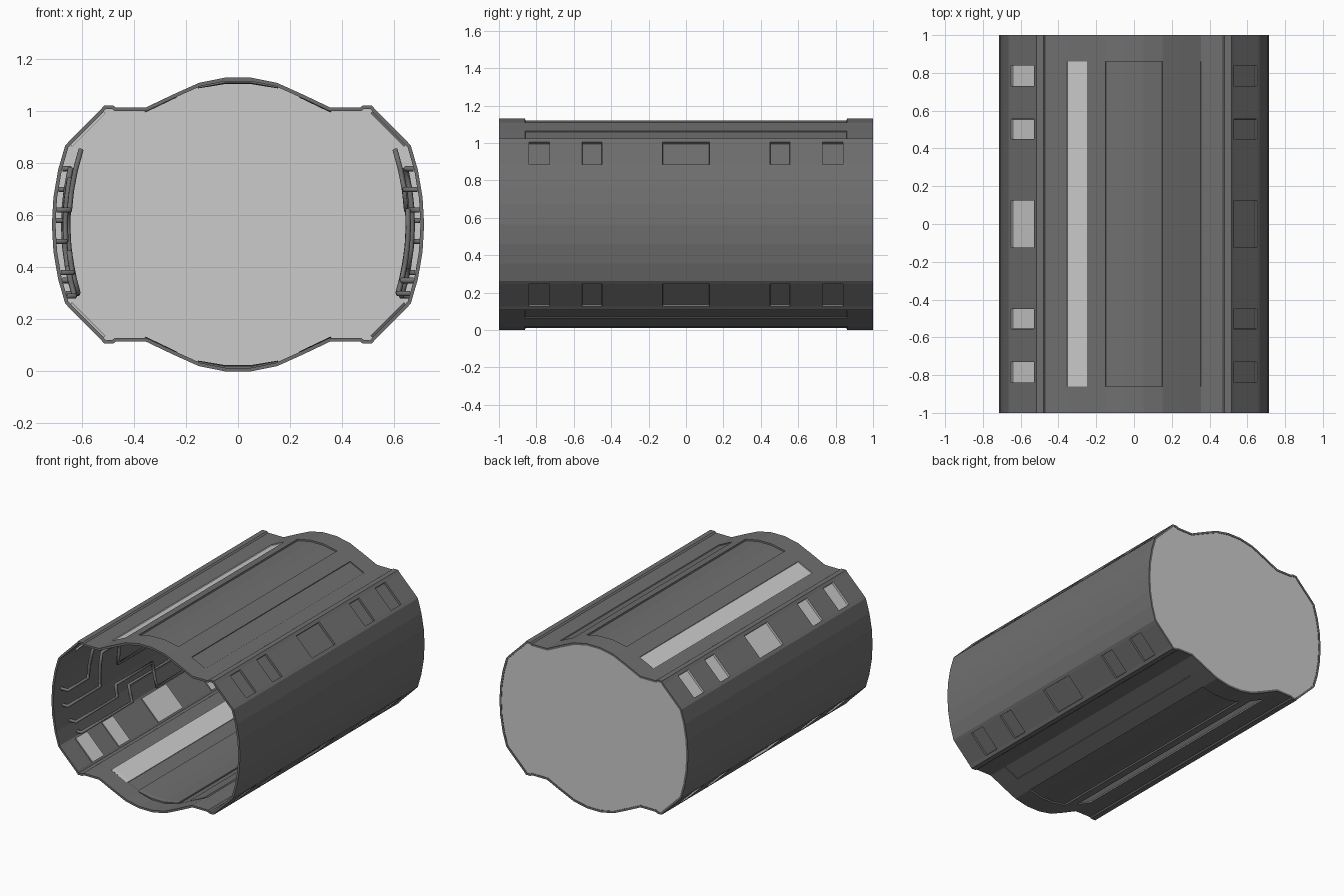
import bpy, bmesh, math

if "Cube" in bpy.data.objects:
    bpy.data.objects.remove(bpy.data.objects["Cube"])

MID = 0.565  # the section is mirrored about this height

def material(name, v):
    m = bpy.data.materials.new(name)
    m.diffuse_color = (v, v, v, 1)
    m.use_nodes = True
    m.node_tree.nodes["Principled BSDF"].inputs["Base Color"].default_value = m.diffuse_color
    return m

dark = material("dark_metal", 0.16)
light = material("pale_panel", 0.8)

# Quarter cross-section, from the crown to the middle of the right wall
quarter = [(.05, 1.13), (.15, 1.11), (.25, 1.065), (.355, 1.015), (.47, 1.015),
           (.48, 1.023), (.515, 1.023), (.53, 1.005), (.65, .885), (.665, .868),
           (.692, .775), (.71, .67), (.716, MID)]
right = quarter + [(x, 2 * MID - z) for x, z in quarter[-2::-1]]
section = right + [(-x, z) for x, z in reversed(right)]
n = len(section)

# Lengthwise cuts at the recess ends and window edges
half_cuts = [.125, .45, .555, .73, .84, .86, 1]
cuts = [-y for y in reversed(half_cuts)] + half_cuts

def new_object(name, bm, mats):
    me = bpy.data.meshes.new(name)
    bm.to_mesh(me)
    bm.free()
    for m in mats:
        me.materials.append(m)
    ob = bpy.data.objects.new(name, me)
    bpy.context.collection.objects.link(ob)
    return ob

# Hull shell
bm = bmesh.new()
rings = [[bm.verts.new((x, y, z)) for x, z in section] for y in cuts]
for a, b in zip(rings, rings[1:]):
    for i in range(n):
        j = (i + 1) % n
        bm.faces.new((a[i], a[j], b[j], b[i]))
bmesh.ops.recalc_face_normals(bm, faces=bm.faces[:])

def pick(x0, x1, y0, y1, both_sides=False, side=1):
    """Faces above/below (side) whose centre lies in the given rectangle."""
    out = []
    for f in bm.faces:
        c = f.calc_center_median()
        x = abs(c.x) if both_sides else c.x
        if x0 < x < x1 and y0 < c.y < y1 and (c.z - MID) * side > 0:
            out.append(f)
    return out

def recess(faces, depth):
    bmesh.ops.inset_region(bm, faces=faces, thickness=0.001, depth=-depth,
                           use_even_offset=True)

windows = [(-.84, -.73), (-.555, -.45), (-.125, .125), (.45, .555), (.73, .84)]
for side in (1, -1):
    recess(pick(-.15, .15, -.86, .86, side=side), .010)      # crown panel
    for sx in (1, -1):
        strip = pick(*sorted((sx * .26, sx * .35)), -.86, .86, side=side)
        if sx < 0:
            for f in strip:
                f.material_index = 1
        recess(strip, .006)                                  # long light strip
        for y0, y1 in windows:
            w = pick(*sorted((sx * .57, sx * .61)), y0, y1, side=side)
            if sx < 0:
                for f in w:
                    f.material_index = 1
            recess(w, .014)                                  # shoulder window
hull = new_object("hull_shell", bm, [dark, light])
sol = hull.modifiers.new("thickness", 'SOLIDIFY')
sol.thickness = 0.014
sol.offset = -1

# Rear bulkhead
bm = bmesh.new()
bm.faces.new([bm.verts.new((x * .99, .997, MID + (z - MID) * .99)) for x, z in section])
new_object("rear_bulkhead", bm, [light])

# Wall pipes: (y, z) routes laid along the curved side wall
def wall_x(z):
    return .695 - .05 * ((z - MID) / .3) ** 2

def pipe(name, side, route, gap, radius):
    pts = []
    for (y0, z0), (y1, z1) in zip(route, route[1:]):
        steps = max(1, math.ceil(abs(z1 - z0) / .08))
        for k in range(steps):
            t = k / steps
            pts.append((y0 + (y1 - y0) * t, z0 + (z1 - z0) * t))
    pts.append(route[-1])
    co = [(side * (wall_x(z) - gap), y, z) for y, z in pts]
    # both ends turn into the wall
    ends = [(side * (wall_x(z) + .005), y, z) for y, z in (pts[0], pts[-1])]
    co = [ends[0]] + co + [ends[1]]
    cu = bpy.data.curves.new(name, 'CURVE')
    cu.dimensions = '3D'
    cu.bevel_depth = radius
    cu.bevel_resolution = 1
    cu.use_fill_caps = True
    sp = cu.splines.new('POLY')
    sp.points.add(len(co) - 1)
    for p, c in zip(sp.points, co):
        p.co = (*c, 1)
    cu.materials.append(dark)
    ob = bpy.data.objects.new(name, cu)
    bpy.context.collection.objects.link(ob)

routes = [
    ([(-.92, .62), (-.7, .62), (-.7, .85), (-.2, .85), (-.2, .7), (.3, .7)], .045),
    ([(-.9, .5), (-.55, .5), (-.55, .74), (-.35, .74), (-.35, .58), (.1, .58)], .03),
    ([(-.85, .38), (-.4, .38), (-.4, .46), (0, .46), (0, .3), (.5, .3)], .04),
    ([(-.8, .29), (-.25, .29), (-.25, .4), (.2, .4), (.2, .78), (.75, .78)], .025),
    ([(.35, .62), (.6, .62), (.6, .35), (.9, .35)], .04),
]
for side, label in ((-1, "left"), (1, "right")):
    for k, (route, gap) in enumerate(routes):
        pipe(f"{label}_wall_pipe_{k + 1}", side,
             [(y * -side, z) for y, z in route], gap, .011)
